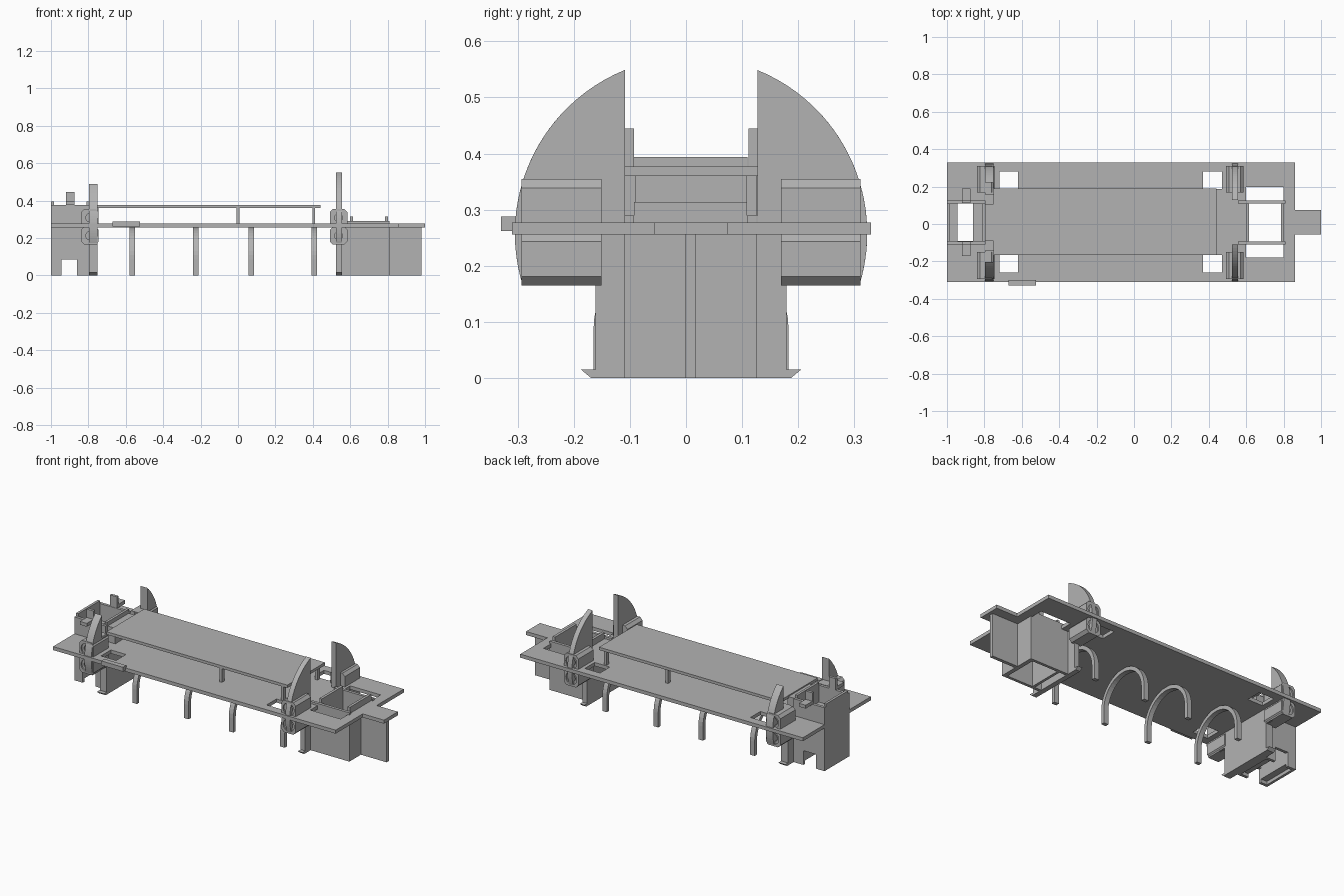
import bpy, bmesh, math
from mathutils import Vector

if "Cube" in bpy.data.objects:
    bpy.data.objects.remove(bpy.data.objects["Cube"], do_unlink=True)

grey = bpy.data.materials.new("plain grey")
grey.use_nodes = True
grey.diffuse_color = (0.45, 0.45, 0.45, 1)
grey.node_tree.nodes["Principled BSDF"].inputs["Base Color"].default_value = (0.45, 0.45, 0.45, 1)

YC = 0.009  # middle of the mirrored parts in y


def finish(name, bm):
    bmesh.ops.recalc_face_normals(bm, faces=bm.faces)
    mesh = bpy.data.meshes.new(name)
    bm.to_mesh(mesh)
    bm.free()
    mesh.materials.append(grey)
    obj = bpy.data.objects.new(name, mesh)
    bpy.context.collection.objects.link(obj)
    return obj


def prism(name, points, axis, lo, hi):
    """Extrude an outline along x (points are y, z) or y (points are x, z)."""
    bm = bmesh.new()
    place = (lambda a, b: (lo, a, b)) if axis == "x" else (lambda a, b: (a, lo, b))
    face = bm.faces.new([bm.verts.new(place(a, b)) for a, b in points])
    new = bmesh.ops.extrude_face_region(bm, geom=[face])["geom"]
    shift = Vector((hi - lo, 0, 0)) if axis == "x" else Vector((0, hi - lo, 0))
    bmesh.ops.translate(bm, vec=shift, verts=[v for v in new if isinstance(v, bmesh.types.BMVert)])
    return finish(name, bm)


def box(name, x0, x1, y0, y1, z0, z1):
    return prism(name, [(y0, z0), (y1, z0), (y1, z1), (y0, z1)], "x", x0, x1)


def circle(a, b, r, n=32, start=0.0, end=None):
    end = math.tau * (1 - 1 / n) if end is None else end
    return [(a + r * math.cos(start + (end - start) * i / (n - 1)),
             b + r * math.sin(start + (end - start) * i / (n - 1))) for i in range(n)]


def cut(obj, cutters):
    for c in cutters:
        mod = obj.modifiers.new("cut", "BOOLEAN")
        mod.operation, mod.solver, mod.object = "DIFFERENCE", "EXACT", c
    bpy.context.view_layer.update()
    baked = bpy.data.meshes.new_from_object(obj.evaluated_get(bpy.context.evaluated_depsgraph_get()))
    obj.modifiers.clear()
    obj.data = baked
    for c in cutters:
        bpy.data.objects.remove(c, do_unlink=True)


# Main deck with its openings and end tab
deck = box("deck", -1, 0.86, -0.31, 0.33, 0.256, 0.277)
holes = [box("hole", x, x + 0.1, y, y + 0.093, 0.2, 0.3) for x in (-0.72, 0.37) for y in (-0.26, 0.187)]
holes.append(box("hole", 0.6, 0.8, -0.178, 0.198, 0.2, 0.3))
holes.append(box("hole", -0.945, -0.86, -0.09, 0.112, 0.2, 0.3))
cut(deck, holes)
box("end_tab", 0.855, 1, -0.056, 0.075, 0.256, 0.277)
box("edge_tab", -0.67, -0.525, -0.33, -0.30, 0.262, 0.288)

# Raised upper deck on small posts
box("upper_deck", -0.75, 0.44, -0.165, 0.189, 0.36, 0.377)
for x in (0.0, 0.405):
    for side in (-1, 1):
        y = YC + side * 0.16
        box("post", x - 0.008, x + 0.008, y - 0.012, y + 0.012, 0.27, 0.365)

# Four hoops under the deck
for x in (-0.565, -0.225, 0.07, 0.408):
    outer, inner, spring = 0.174, 0.152, 0.084
    outline = [(YC + outer, 0)] + circle(YC, spring, outer, 24, 0, math.pi) + [(YC - outer, 0), (YC - inner, 0)]
    outline += circle(YC, spring, inner, 24, math.pi, 0) + [(YC + inner, 0)]
    prism("hoop", outline, "x", x - 0.015, x + 0.015)


def wing(side, inner, x0, x1):
    """Circle segment standing on each edge of the deck."""
    r, zc, low = 0.314, 0.258, 0.165
    a0, a1 = math.asin((low - zc) / r), math.acos(inner / r)
    pts = circle(0, zc, r, 24, a0, a1) + [(inner, low)]
    prism("wing", [(YC + side * a, b) for a, b in pts], "x", x0, x1)


def boss(x, side, z):
    """Eight-sided block with a bored, recessed front."""
    h, c = 0.047, 0.016
    pts = [(-h, -h + c), (-h + c, -h), (h - c, -h), (h, -h + c), (h, h - c), (h - c, h), (-h + c, h), (-h, h - c)]
    y0, y1 = sorted((YC + side * 0.16, YC + side * 0.302))
    body = prism("boss", [(x + a, z + b) for a, b in pts], "y", y0, y1)
    face = YC + side * 0.302
    cuts = []
    for r, depth in ((0.036, 0.008), (0.022, 0.06)):
        lo, hi = sorted((face + side * 0.02, face - side * depth))
        cuts.append(prism("bore", circle(x, z, r, 24), "y", lo, hi))
    cut(body, cuts)


# Wings, bosses and hooked clip walls at both stations
for x0, x1, inner, mid in ((-0.797, -0.752, 0.213, -0.792), (0.525, 0.555, 0.118, 0.538)):
    for side in (-1, 1):
        wing(side, inner, x0, x1)
        for z in (0.212, 0.308):
            boss(mid, side, z)
        box("boss_web", x0, x1, *sorted((YC + side * 0.15, YC + side * 0.29)), 0.166, 0.352)
        hook = [(0.15, 0), (0.178, 0), (0.196, 0.015), (0.15, 0.015)]
        prism("hook", [(YC + side * a, b) for a, b in hook], "x", x0, x1)
    box("clip_wall", x0, x1, YC - 0.17, YC + 0.17, 0, 0.26)

# Open shaft and fin at the tab end
T = 0.017
for y0 in (-0.11, 0.126 - T):
    box("shaft_side", 0.555, 0.81, y0, y0 + T, 0, 0.29)
for x0 in (0.6, 0.785):
    box("shaft_end", x0, x0 + 0.016, -0.093, 0.109, 0, 0.314)
box("shaft_corner", 0.797, 0.81, -0.11, 0.126, 0, 0.256)
box("fin", 0.80, 0.98, -0.002, 0.018, 0, 0.27)

# Tall open housing at the other end, notched at the bottom
for y0 in (-0.11, 0.126 - T):
    side_wall = box("housing_side", -1, -0.795, y0, y0 + T, 0, 0.377)
    cut(side_wall, [box("notch", -0.945, -0.86, y0 - 0.05, y0 + 0.06, -0.05, 0.085)])
box("housing_end", -1, -0.985, -0.094, 0.11, 0, 0.394)
box("housing_inner_wall", -0.81, -0.795, -0.094, 0.11, 0, 0.394)
box("housing_block", -0.985, -0.945, -0.094, 0.11, 0.02, 0.256)
box("housing_block", -0.86, -0.81, -0.094, 0.11, 0.02, 0.256)
box("deck_bridge", -0.80, -0.745, -0.09, 0.108, 0.27, 0.37)

# L-shaped lugs on the housing sides
for side in (-1, 1):
    box("lug_upright", -0.92, -0.875, *sorted((YC + side * 0.102, YC + side * 0.118)), 0.29, 0.445)
    box("lug_arm", -0.92, -0.875, *sorted((YC + side * 0.11, YC + side * 0.18)), 0.375, 0.395)
